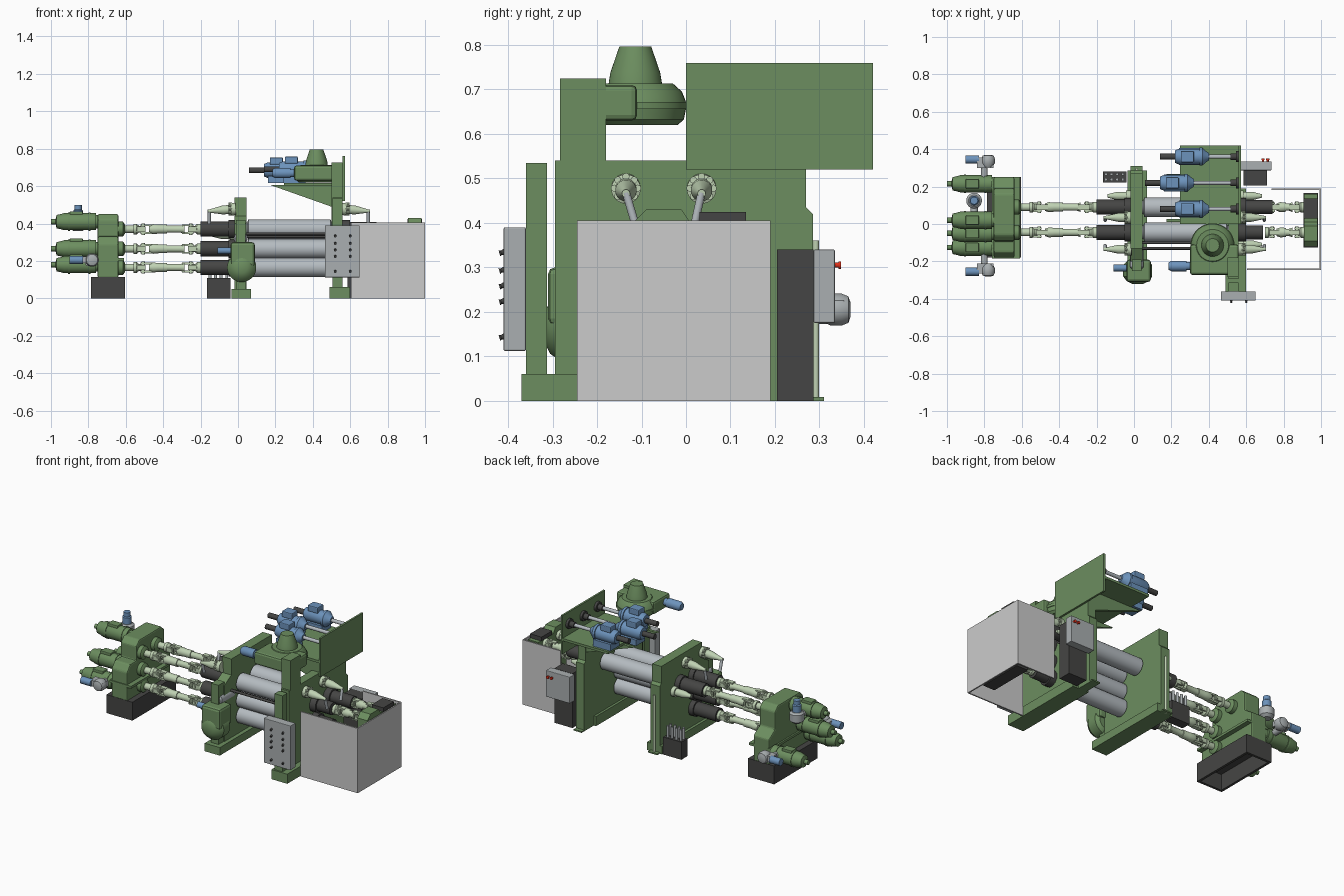
import bpy, bmesh, math
from mathutils import Vector

if "Cube" in bpy.data.objects:
    bpy.data.objects.remove(bpy.data.objects["Cube"])

def mat(name, c):
    m = bpy.data.materials.new(name)
    m.diffuse_color = (*c, 1)
    m.use_nodes = True
    m.node_tree.nodes["Principled BSDF"].inputs["Base Color"].default_value = m.diffuse_color
    return m

GREEN = mat("machine_green", (.15, .27, .115))
PALE = mat("pale_green", (.52, .64, .45))
DARK = mat("dark_grey", (.06, .06, .058))
BLUE = mat("motor_blue", (.15, .29, .50))
STEEL = mat("roll_steel", (.46, .50, .53))
COVER = mat("cover_grey", (.57, .57, .57))
GREY = mat("panel_grey", (.40, .43, .44))
RED = mat("button_red", (.75, .03, .01))

def finish(name, bm, m, smooth=False, bevel=0):
    bmesh.ops.recalc_face_normals(bm, faces=bm.faces)
    me = bpy.data.meshes.new(name)
    bm.to_mesh(me)
    bm.free()
    me.materials.append(m)
    o = bpy.data.objects.new(name, me)
    bpy.context.collection.objects.link(o)
    if bevel:
        b = o.modifiers.new("bevel", 'BEVEL')
        b.width, b.segments = bevel, 2
    if smooth:
        bpy.ops.object.select_all(action='DESELECT')
        o.select_set(True)
        bpy.context.view_layer.objects.active = o
        bpy.ops.object.shade_smooth_by_angle(angle=math.radians(35))
    return o

def prism(name, axis, pts, a, b, m, bevel=0):
    """Extrude a 2D profile along axis x (pts = y,z), y (x,z) or z (x,y)."""
    bm = bmesh.new()
    put = {'x': lambda p, t: (t, *p), 'y': lambda p, t: (p[0], t, p[1]), 'z': lambda p, t: (*p, t)}[axis]
    lo = [bm.verts.new(put(p, a)) for p in pts]
    hi = [bm.verts.new(put(p, b)) for p in pts]
    bm.faces.new(lo)
    bm.faces.new(hi)
    for i in range(len(pts)):
        j = (i + 1) % len(pts)
        bm.faces.new((lo[i], lo[j], hi[j], hi[i]))
    return finish(name, bm, m, False, bevel)

def box(name, x0, x1, y0, y1, z0, z1, m, bevel=0):
    return prism(name, 'z', [(x0, y0), (x1, y0), (x1, y1), (x0, y1)], z0, z1, m, bevel)

def lathe(name, origin, direction, profile, m, n=28):
    """Revolve (distance, radius) pairs around a line."""
    o, d = Vector(origin), Vector(direction).normalized()
    u = d.orthogonal().normalized()
    v = d.cross(u)
    bm = bmesh.new()
    rings = []
    for t, r in profile:
        rings.append([bm.verts.new(o + d * t + (u * math.cos(k * math.tau / n) + v * math.sin(k * math.tau / n)) * r)
                      for k in range(n)])
    for a, b in zip(rings, rings[1:]):
        for k in range(n):
            bm.faces.new((a[k], a[k - 1], b[k - 1], b[k]))
    bm.faces.new(rings[0])
    bm.faces.new(rings[-1])
    return finish(name, bm, m, True)

def rod(name, p, q, r, m, n=20):
    d = Vector(q) - Vector(p)
    return lathe(name, p, d, [(0, r), (d.length, r)], m, n)

X, Y, Z = (1, 0, 0), (0, 1, 0), (0, 0, 1)

def drive_shaft(name, x0, x1, y, z):
    """Cardan shaft: flanges, forks with cross pins, tapered tube."""
    L = x1 - x0
    e = min(.085, L * .3)
    lathe(name + "_tube", (x0 + e, y, z), X, [(0, .02), (.02, .027), (.05, .024), (L * .5 - e, .024),
          (L * .5 - e, .019), (L - 2 * e - .02, .019), (L - 2 * e, .026)], PALE)
    for k, (fx, s) in enumerate(((x0, 1), (x1, -1))):
        lathe(f"{name}_flange_{k}", (fx, y, z), (s, 0, 0), [(0, .029), (.018, .029), (.03, .018), (e * .5, .018)], PALE)
        c = fx + s * e * .62
        for d in (-1, 1):
            box(f"{name}_outer_fork", *sorted((fx + s * .018, c + s * .014)), y + d * .021 - .005, y + d * .021 + .005, z - .014, z + .014, PALE)
            box(f"{name}_inner_fork", *sorted((c - s * .014, fx + s * (e + .015))), y - .014, y + .014, z + d * .021 - .005, z + d * .021 + .005, PALE)
        rod(f"{name}_pin_y_{k}", (c, y - .031, z), (c, y + .031, z), .009, PALE)
        rod(f"{name}_pin_z_{k}", (c, y, z - .031), (c, y, z + .031), .009, PALE)

# four rolls in an inverted L, with journals, bearings and shafts
ROLLS = [(.09, .37), (-.045, .37), (-.045, .265), (-.045, .165)]
for i, (y, z) in enumerate(ROLLS):
    lathe(f"roll_{i}", (-.04, y, z), X, [(0, .036), (.09, .036), (.095, .052), (.535, .052), (.54, .036), (.62, .036)], STEEL, 40)
    rod(f"journal_left_{i}", (-.2, y, z), (-.03, y, z), .041, DARK)
    rod(f"journal_right_{i}", (.56, y, z), (.74 if i == 0 else .69, y, z), .038, DARK)
    rod(f"gearbox_stub_{i}", (-.66, y, z), (-.55, y, z), .02, PALE)
    lathe(f"gearbox_seal_{i}", (-.645, y, z), X, [(0, .04), (.03, .04), (.04, .025)], GREEN)
    drive_shaft(f"drive_shaft_{i}", -.56, -.2, y, z)
    drive_shaft(f"end_shaft_{i}", .7, .91, y, z)
    for x0, x1 in ((-.05, -.015), (.555, .60)):
        rod(f"bearing_{i}", (x0, y, z), (x1, y, z), .05, DARK, 12)

# side frames, feet and posts
frame_l = [(-.20, 0), (.31, 0), (.31, .008), (.285, .008), (.285, .42), (.27, .435), (.27, .54), (-.13, .54), (-.13, .44), (-.20, .40)]
frame_r = [(-.295, 0), (.31, 0), (.31, .008), (.285, .008), (.285, .42), (.27, .435), (.27, .54), (-.295, .54)]
prism("left_frame", 'x', frame_l, -.018, .045, GREEN)
prism("right_frame", 'x', frame_r, .505, .56, GREEN)
box("left_foot", -.035, .07, -.28, .285, 0, .05, GREEN)
box("right_foot", .49, .60, -.37, .19, 0, .06, GREEN)
box("left_front_post", -.012, .04, -.25, -.19, .04, .42, GREEN)
box("panel_post", .505, .56, -.36, -.313, .06, .535, GREEN)
box("tall_post", .50, .56, -.283, -.18, .22, .725, GREEN)
rod("back_pipe", (.015, .292, 0), (.015, .292, .36), .007, PALE)
for k, z in enumerate((.33, .345)):
    rod(f"guide_bar_{k}", (.04, -.10 - .03 * k, z), (.51, -.10 - .03 * k, z), .008, DARK)

# pull cylinders with petal flanges and link rods, both sides
for side, fx in ((1, .555), (-1, -.012)):
    for y, ye in ((-.135, -.115), (.035, .02)):
        lathe("pull_cylinder", (fx, y, .478), (side, 0, -.08), [(0, .033), (.025, .033), (.028, .024), (.07, .024), (.14, .009), (.15, .009)], PALE)
        for k in range(8):
            a = k * math.tau / 8
            lathe("flange_petal", (fx + side * .02, y + .026 * math.cos(a), .478 + .026 * math.sin(a)), (side, 0, 0), [(0, .008), (.02, .008)], PALE, 10)
        rod("link_rod", (fx + side * .142, y, .468), (fx + side * .142, ye, .40), .009, STEEL)
    for y, z in ((-.11, .30), (.15, .34)):
        if side > 0 or y > 0:
            lathe("side_cylinder", (fx, y, z), (side, 0, 0), [(0, .03), (.03, .03), (.03, .022), (.08, .022), (.13, .009)], PALE)

# left distribution gearbox on a hollow dark base
prism("gearbox", 'x', [(-.18, .11), (.25, .11), (.25, .27), (.19, .31), (.19, .42), (.16, .45), (-.06, .45), (-.09, .42), (-.09, .33), (-.15, .33), (-.18, .29)], -.75, -.64, GREEN, .008)
box("gearbox_split_flange", -.76, -.61, -.185, .25, .20, .215, GREEN)
for n, a in (("front", (-.785, -.605, -.18, -.165)), ("back", (-.785, -.605, .235, .25)),
             ("left", (-.785, -.77, -.18, .25)), ("right", (-.62, -.605, -.18, .25))):
    box("gearbox_base_" + n, *a, 0, .115, DARK)
box("gearbox_base_top", -.785, -.605, -.18, .25, .1, .115, DARK)

# main drive motors
for i, (y, z) in enumerate(((.02, .41), (-.05, .265), (-.125, .18), (.215, .18))):
    lathe(f"drive_motor_{i}", (-.74, y, z), (-1, 0, 0), [(0, .036), (.02, .036), (.02, .046), (.19, .046), (.21, .04), (.23, .036), (.235, .014), (.26, .014)], GREEN)
    box(f"motor_terminal_{i}", -.90, -.83, y - .025, y + .025, z + .03, z + .055, GREEN, .004)
    for x in (-.80, -.91):
        rod(f"motor_rib_{i}", (x, y, z), (x + .012, y, z), .05, GREEN)
# cooling blowers with small blue motors
for y, s in ((-.125, -1), (.215, 1)):
    ye = y + s * .12
    rod("side_fan_motor", (-.90, ye + s * .01, .205), (-.83, ye + s * .01, .205), .022, BLUE)
    lathe("side_blower", (-.78, ye - s * .03, .205), (0, s, 0), [(0, .025), (.02, .036), (.045, .036), (.06, .03), (.065, .016)], GREY)
    rod("blower_duct", (-.80, y, .19), (-.80, ye, .19), .018, GREY)
    box("blower_outlet", -.84, -.75, *sorted((ye - s * .035, ye + s * .02)), .19, .225, GREY)
lathe("upright_blower", (-.855, .125, .36), Z, [(0, .025), (.015, .042), (.06, .042), (.07, .03)], GREY)
lathe("upright_fan_motor", (-.855, .125, .42), Z, [(0, .026), (.05, .026), (.055, .02), (.08, .02)], BLUE)
rod("upright_duct", (-.855, .125, .385), (-.855, .03, .40), .02, GREY)

# nip adjusting gear unit at the left front
lathe("gear_unit", (.02, -.20, .165), (0, -1, 0), [(0, .06), (.02, .078), (.08, .078), (.105, .06), (.12, .03)], GREEN)
box("gear_unit_top", -.04, .09, -.31, -.19, .17, .30, GREEN, .015)
lathe("hand_knob", (.015, -.10, .32), (0, -1, 0), [(0, .036), (.13, .036), (.14, .028)], STEEL)
rod("gear_unit_motor", (-.11, -.235, .255), (-.04, -.235, .255), .018, BLUE)

# top platform with gussets, three adjusting motors and tall back plate
for y in (.01, .25):
    prism("platform_gusset", 'y', [(.175, .605), (.56, .605), (.56, .49), (.50, .49)], y, y + .018, GREEN)
box("platform", .245, .565, 0, .42, .603, .618, GREEN)
box("tall_plate", .56, .572, 0, .42, .52, .76, GREEN)
for i, (x, y, z) in enumerate(((.22, .36, .69), (.14, .22, .685), (.22, .08, .69))):
    lathe(f"top_motor_{i}", (x, y, z), X, [(0, .034), (.02, .042), (.13, .042), (.13, .048), (.145, .048), (.165, .03), (.18, .02)], BLUE)
    box(f"top_motor_terminal_{i}", x + .03, x + .10, y - .03, y + .03, z + .03, z + .068, BLUE, .005)
    box(f"top_motor_feet_{i}", x + .02, x + .14, y - .045, y + .045, .618, z - .03, BLUE)
    rod(f"top_motor_stub_{i}", (x - .08, y, z), (x, y, z), .016, DARK)
    rod(f"top_motor_shaft_{i}", (x + .17, y, z), (.56, y, z), .011, STEEL)
    lathe(f"top_shaft_bearing_{i}", (.515, y, z), X, [(0, .018), (.03, .018), (.03, .03), (.046, .03)], DARK)

# bulbous front unit with conical stack
lathe("dome_unit", (.42, -.114, .62), Z, [(0, .095), (.012, .109), (.036, .114), (.036, .118), (.052, .118), (.052, .114), (.075, .105), (.093, .085), (.093, .06), (.118, .056), (.176, .036)], GREEN, 40)
box("dome_outlet", .30, .56, -.272, -.11, .63, .71, GREEN, .012)
lathe("dome_motor", (.31, -.225, .67), (-1, 0, 0), [(0, .022), (.03, .022), (.03, .028), (.11, .028), (.125, .02)], BLUE)

# right end: gearbox inside an open topped guard
prism("end_gearbox", 'x', [(-.12, .12), (.16, .12), (.16, .40), (.01, .40), (-.01, .43), (-.09, .43), (-.12, .40)], .91, .98, GREEN)
box("end_gearbox_lid", .905, .985, .03, .135, .40, .425, DARK)
box("end_gearbox_base", .905, .985, -.125, .165, 0, .12, DARK)
box("guard_front", .605, 1.0, -.245, -.237, 0, .405, COVER)
box("guard_end", .992, 1.0, -.245, .19, 0, .405, COVER)
box("guard_back", .735, 1.0, .182, .19, 0, .405, COVER)

# front control panel with knobs
box("control_panel", .465, .65, -.41, -.36, .112, .39, GREY, .003)
for x in (.52, .60):
    for z in (.145, .225, .26, .295, .335):
        lathe("panel_knob", (x, -.408, z), (0, -1, -.3), [(0, .007), (.008, .005), (.012, .007)], DARK, 10)

# rear control box, its dark stand and buttons
box("rear_stand", .585, .71, .205, .287, 0, .34, DARK)
box("rear_control_box", .57, .735, .287, .335, .175, .34, GREY, .003)
for x in (.69, .715):
    lathe("rear_button", (x, .333, .305), Y, [(0, .006), (.01, .006), (.01, .009), (.016, .009)], RED, 12)

# oil tank with pipe stubs behind the left journals
box("oil_tank", -.165, -.04, .222, .282, 0, .11, DARK)
for i in range(4):
    for y in (.238, .266):
        rod("tank_pipe", (-.15 + .03 * i, y, .10), (-.15 + .03 * i, y, .18), .008, GREY, 12)
